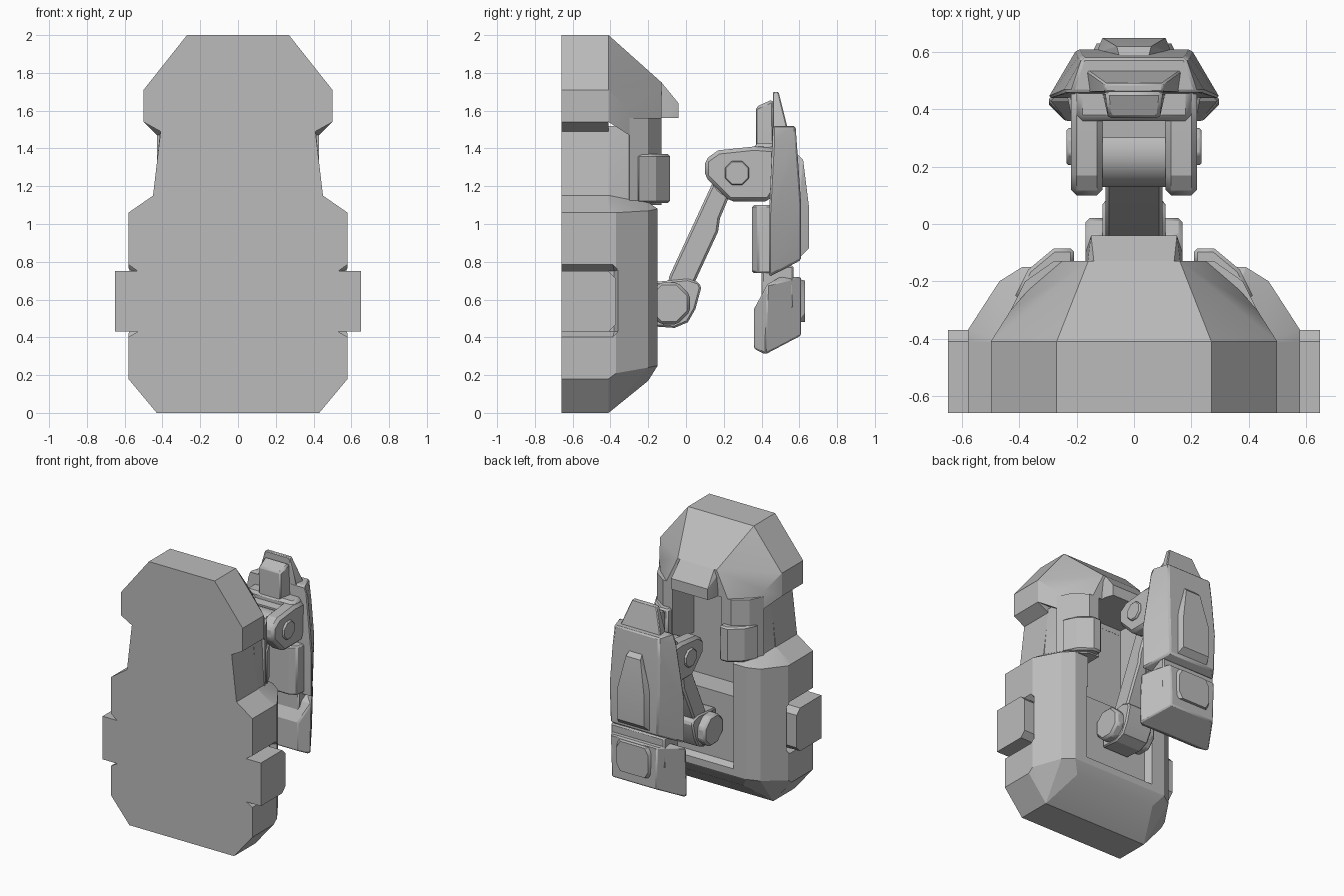
import bpy
import bmesh
from math import cos, sin, pi, radians

cube = bpy.data.objects.get("Cube")
if cube:
    bpy.data.objects.remove(cube, do_unlink=True)

grey = bpy.data.materials.new("plain grey")
grey.use_nodes = True
grey.diffuse_color = (0.5, 0.5, 0.5, 1)
grey.node_tree.nodes["Principled BSDF"].inputs["Base Color"].default_value = (0.5, 0.5, 0.5, 1)


def finish(name, bm, bevel=0):
    """Turn a bmesh into an object with clean normals and the grey material."""
    bmesh.ops.recalc_face_normals(bm, faces=bm.faces[:])
    mesh = bpy.data.meshes.new(name)
    bm.to_mesh(mesh)
    bm.free()
    mesh.materials.append(grey)
    obj = bpy.data.objects.new(name, mesh)
    bpy.context.collection.objects.link(obj)
    if bevel:
        mod = obj.modifiers.new("chamfer", "BEVEL")
        mod.width = bevel
        mod.segments = 1
        mod.limit_method = "ANGLE"
        mod.angle_limit = radians(40)
    return obj


def hull(name, points, sides=(1, -1), bevel=0):
    """Convex shell around points, repeated on each listed side of x."""
    bm = bmesh.new()
    for s in sides:
        for x, y, z in points:
            bm.verts.new((s * x, y, z))
    result = bmesh.ops.convex_hull(bm, input=bm.verts[:])
    inner = {v for v in result["geom_interior"] + result["geom_unused"]
             if isinstance(v, bmesh.types.BMVert)}
    bmesh.ops.delete(bm, geom=list(inner), context="VERTS")
    bmesh.ops.dissolve_limit(bm, angle_limit=radians(2), verts=bm.verts[:], edges=bm.edges[:])
    return finish(name, bm, bevel)


def extrude(name, corners, offset, bevel=0):
    """Sweep a flat polygon along an offset."""
    bm = bmesh.new()
    face = bm.faces.new([bm.verts.new(c) for c in corners])
    moved = bmesh.ops.extrude_face_region(bm, geom=[face])["geom"]
    bmesh.ops.translate(bm, vec=offset, verts=[v for v in moved if isinstance(v, bmesh.types.BMVert)])
    return finish(name, bm, bevel)


def side_plate(name, profile, x0, x1, bevel=0):
    """Side profile (y, z) given thickness from x0 to x1."""
    return extrude(name, [(x0, y, z) for y, z in profile], (x1 - x0, 0, 0), bevel)


def box_points(x0, x1, y0, y1, z0, z1):
    return [(x, y, z) for x in (x0, x1) for y in (y0, y1) for z in (z0, z1)]


def octagon(y, z, r):
    return [(y + r * cos(pi * (k + 0.5) / 4), z + r * sin(pi * (k + 0.5) / 4)) for k in range(8)]


def cut(targets, cutters):
    """Subtract cutters from targets, then drop the cutters."""
    for obj in targets:
        for cutter in cutters:
            mod = obj.modifiers.new("cut", "BOOLEAN")
            mod.operation = "DIFFERENCE"
            mod.solver = "EXACT"
            mod.object = cutter
            bpy.context.view_layer.objects.active = obj
            bpy.ops.object.modifier_apply(modifier=mod.name)
    for cutter in cutters:
        bpy.data.objects.remove(cutter, do_unlink=True)


FRONT, MID, BACK = -0.66, -0.41, -0.15

# Flat front slab with the stepped outline
half = [(.43, 0), (.58, .18), (.58, 1.06), (.45, 1.15), (.41, 1.49), (.5, 1.54), (.5, 1.71), (.27, 2)]
outline = half + [(-x, z) for x, z in reversed(half)]
slab = extrude("front_slab", [(x, FRONT, z) for x, z in outline], (0, MID - FRONT, 0))

# Rounded lower shell
lower = hull("lower_shell", [
    (.43, MID, 0), (.58, MID, .18), (.58, MID, 1.06), (.45, MID, 1.15),
    (.58, -.37, .21), (.58, -.37, 1.06), (.47, -.2, .24), (.47, -.2, 1.07),
    (.39, BACK, .25), (.39, BACK, 1.08), (.33, -.2, .17), (.36, -.25, 1.15)])

# Head shell and the narrow neck under it
head = hull("head_shell", [
    (.27, MID, 2), (.5, MID, 1.71), (.5, MID, 1.54), (.43, -.3, 1.47), (.43, -.3, 1.6),
    (.17, -.22, 1.8), (.16, -.13, 1.75), (.28, -.13, 1.5)])
neck = hull("neck", [(.45, MID, 1.1), (.41, MID, 1.52), (.42, -.28, 1.1), (.4, -.28, 1.52)])

# Recess in the back and notches around the hip blocks
cut([lower, head, neck], [
    hull("recess_upper", box_points(-.2, .2, -.38, .1, .9, 1.56)),
    hull("recess_middle", box_points(-.28, .28, -.38, .1, .81, 1.1)),
    hull("recess_lower", [(.26, -.2, .32), (.26, -.2, .85), (.31, -.1, .28), (.31, -.1, .85)])])
notch = [(.53, -.7, .43), (.53, -.7, .75), (.53, -.38, .43), (.53, -.38, .75),
         (.6, -.7, .39), (.6, -.7, .80), (.6, -.39, .39), (.6, -.39, .80),
         (.6, -.35, .43), (.6, -.35, .76)]
cut([slab, lower], [hull(f"notch_{s}", notch, (s,)) for s in (1, -1)])

# Paired body parts: hip block, shroud and cheek guard
for side, s in (("left", 1), ("right", -1)):
    hull(f"{side}_hip_block", [
        (x, y, z) for x in (.45, .65) for y, z in
        ((FRONT, .43), (FRONT, .75), (MID, .43), (MID, .75), (-.37, .47), (-.37, .71))], (s,))
    hull(f"{side}_shroud", [
        (x, y, z) for z in (1.1, 1.56) for x, y in
        ((.43, -.3), (.38, -.2), (.28, -.13), (.2, -.13), (.2, -.32))], (s,))
    hull(f"{side}_cheek_guard", [
        (x, y, z) for z in (1.11, 1.37) for x, y in
        ((.42, -.26), (.37, -.16), (.28, -.085), (.21, -.085), (.21, -.14))], (s,), .012)

# Brow block over the recess
hull("brow_block", [(.15, -.04, 1.56), (.15, -.04, 1.64), (.14, -.13, 1.75),
                    (.17, -.2, 1.75), (.17, -.2, 1.56), (.17, -.1, 1.56)])

# Lower joint with its two side caps
side_plate("lower_joint", [(-.2, .69), (-.2, .46), (-.06, .45), (.01, .48), (.05, .55),
                           (.08, .66), (.07, .69), (.01, .71)], -.11, .11, .01)
for side, s in (("left", 1), ("right", -1)):
    side_plate(f"{side}_joint_cap", octagon(-.09, .58, .12), s * .09, s * .17, .015)

# Slanted arm beam and its raised spine
side_plate("arm_beam", [(-.1, .62), (-.09, .72), (.16, 1.26), (.26, 1.22), (.18, 1.03),
                        (.17, .96), (.05, .7), (0, .6)], -.1, .1, .012)

# Elbow: centre drum, two cheeks and two octagonal bosses
side_plate("elbow_drum", [(.25 + .12 * cos(pi * k / 12), 1.26 + .12 * sin(pi * k / 12))
                          for k in range(24)], -.11, .11)
side_plate("elbow_bridge", [(.3, 1.14), (.3, 1.38), (.48, 1.4), (.48, 1.14)], -.14, .14)
elbow = [(.1, 1.25), (.1, 1.34), (.17, 1.39), (.36, 1.41), (.49, 1.4), (.49, 1.2), (.44, 1.12), (.23, 1.12)]
for side, s in (("left", 1), ("right", -1)):
    side_plate(f"{side}_elbow_cheek", elbow, s * .11, s * .22, .02)
    side_plate(f"{side}_elbow_boss", octagon(.27, 1.27, .07), s * .2, s * .235, .006)

# Forearm armour
hull("forearm_core", [(x, y, z) for x, y in ((.17, .35), (.22, .38), (.24, .48))
                      for z in (.74, 1.1)], bevel=.01)
hull("forearm_shell", [
    (.22, .46, 1.52), (.18, .58, 1.52), (.25, .46, 1.44), (.19, .59, 1.38),
    (.3, .44, 1.05), (.3, .44, .72), (.2, .61, 1.1), (.19, .61, .81)], bevel=.01)
hull("forearm_back_panel", [
    (.05, .58, 1.38), (.06, .62, 1.34), (.13, .6, 1.12), (.11, .65, 1.1),
    (.11, .65, .87), (.13, .6, .82)])

# Top flap and the small box in front of it
hull("top_flap", [(.1, .46, 1.7), (.1, .49, 1.7), (.17, .46, 1.46), (.17, .54, 1.5),
                  (.17, .55, 1.46)], bevel=.006)
hull("flap_box", [(.09, .37, 1.4), (.11, .46, 1.4), (.09, .37, 1.62), (.1, .46, 1.66)], bevel=.012)
hull("flap_base", box_points(-.2, .2, .36, .5, 1.36, 1.43), bevel=.02)

# Cuff below the forearm
hull("cuff_link", box_points(-.22, .22, .4, .57, .55, .78), bevel=.01)
hull("cuff_shell", [
    (.24, .36, .34), (.24, .36, .55), (.3, .42, .31), (.3, .43, .68),
    (.18, .61, .41), (.19, .61, .72), (.22, .5, .72)], bevel=.008)
hull("cuff_back_plate", [
    (.14, .59, .48), (.15, .59, .67), (.1, .63, .48), (.13, .63, .53),
    (.13, .63, .65), (.1, .63, .7), (.14, .59, .71)])

# Keep facets crisp, smoothing only the finest steps
for obj in bpy.context.scene.objects:
    if obj.type == "MESH":
        obj.select_set(True)
        bpy.context.view_layer.objects.active = obj
bpy.ops.object.shade_smooth_by_angle(angle=radians(20))
